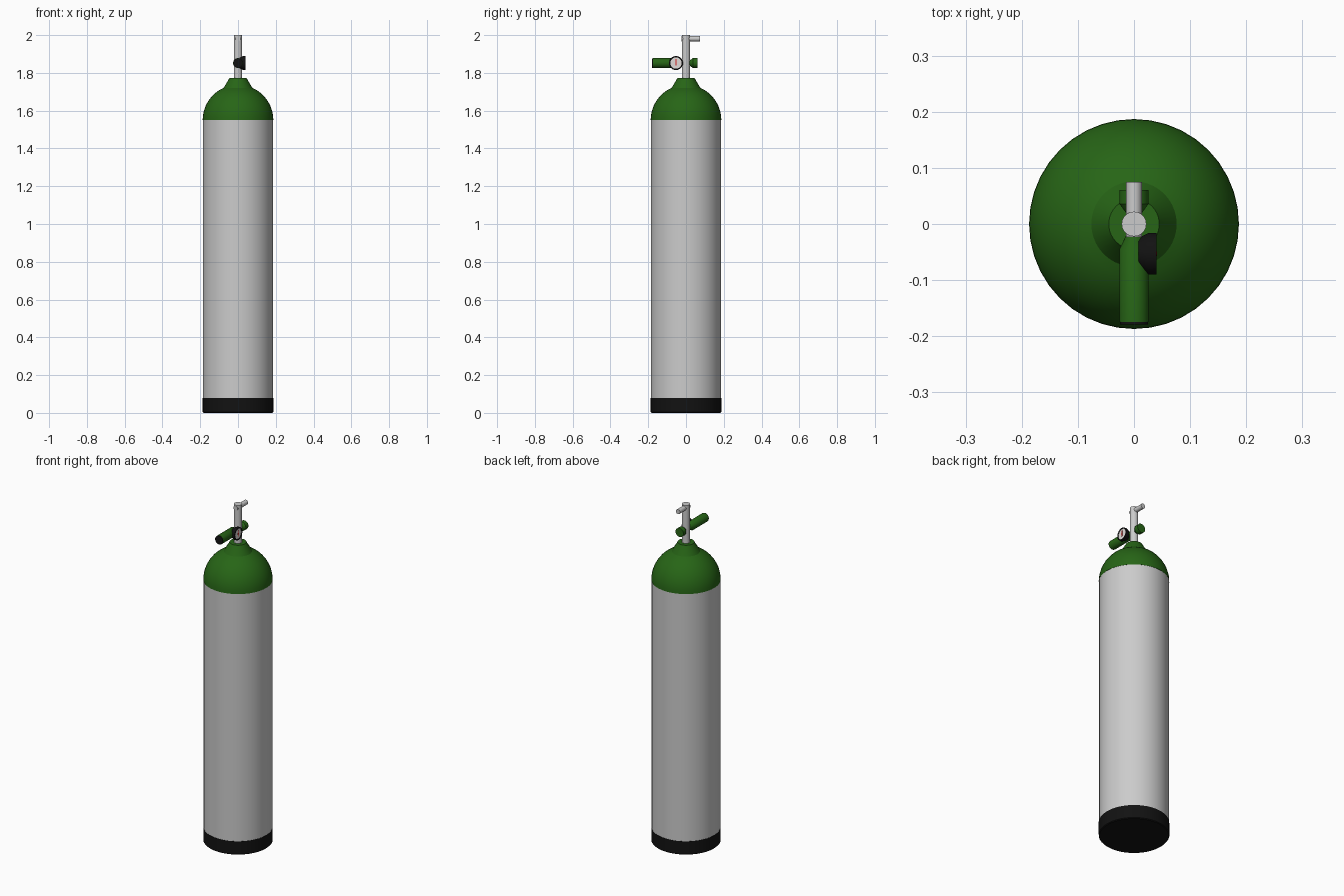
import bpy, math
from mathutils import Matrix, Vector

if "Cube" in bpy.data.objects:
    bpy.data.objects.remove(bpy.data.objects["Cube"])

SEGS = 40


def material(name, rgb):
    m = bpy.data.materials.new(name)
    m.diffuse_color = (*rgb, 1)
    m.use_nodes = True
    m.node_tree.nodes["Principled BSDF"].inputs["Base Color"].default_value = m.diffuse_color
    return m


GREEN = material("green_paint", (0.02, 0.13, 0.008))
BLACK = material("black_rubber", (0.006, 0.006, 0.006))
WHITE = material("dial_white", (0.75, 0.72, 0.7))
RED = material("needle_red", (0.7, 0.01, 0.01))


def lathe(name, profile, axis="Z", at=(0, 0, 0), mat=None, segs=SEGS):
    """Revolve (radius, height) points about an axis; both ends are capped."""
    verts, faces = [], []
    rot = {"Z": Matrix.Identity(3),
           "Y": Matrix.Rotation(-math.pi / 2, 3, "X"),
           "X": Matrix.Rotation(math.pi / 2, 3, "Y")}[axis]
    for r, h in profile:
        for i in range(segs):
            a = 2 * math.pi * i / segs
            verts.append(rot @ Vector((r * math.cos(a), r * math.sin(a), h)))
    for k in range(len(profile) - 1):
        for i in range(segs):
            j = (i + 1) % segs
            faces.append((k * segs + i, k * segs + j,
                          (k + 1) * segs + j, (k + 1) * segs + i))
    faces.append(tuple(reversed(range(segs))))
    faces.append(tuple(range(len(verts) - segs, len(verts))))
    mesh = bpy.data.meshes.new(name)
    mesh.from_pydata(verts, [], faces)
    ob = bpy.data.objects.new(name, mesh)
    ob.location = at
    bpy.context.collection.objects.link(ob)
    if mat:
        mesh.materials.append(mat)
    bpy.ops.object.select_all(action="DESELECT")
    ob.select_set(True)
    bpy.context.view_layer.objects.active = ob
    bpy.ops.object.shade_smooth_by_angle(angle=math.radians(30))
    return ob


# Tank: rubber foot, cylinder wall, domed shoulder with conical neck
R = 0.187
lathe("rubber_foot", [(R - 0.004, 0), (R, 0.004), (R, 0.08)], mat=BLACK)
lathe("tank_body", [(R - 0.001, 0.08), (R - 0.001, 1.55)])
dome = [(R * math.cos(math.radians(a)), 1.55 + R * math.sin(math.radians(a)))
        for a in range(0, 67, 6)]
lathe("tank_shoulder", dome + [(0.048, 1.768), (0.045, 1.774)], mat=GREEN)

# Valve stem with outlet
lathe("valve_stem", [(0.022, 1.76), (0.022, 2.0)])
lathe("outlet_nozzle", [(0.014, -0.023), (0.014, 0.075)], "Y", (0, 0, 1.981))

# Regulator tube, waisted where it meets the stem
lathe("regulator_tube",
      [(0.026, -0.175), (0.026, -0.045), (0.013, -0.018), (0.013, 0.018),
       (0.026, 0.036), (0.026, 0.061)], "Y", (0, 0, 1.852), GREEN)
lathe("regulator_cap", [(0.025, -0.179), (0.025, -0.174)], "Y", (0, 0, 1.852), BLACK)

# Pressure gauge: flared housing with recessed dial, needle and hub
G = (0, -0.053, 1.852)
lathe("gauge_housing",
      [(0.028, 0.008), (0.037, 0.026), (0.037, 0.040), (0.030, 0.040), (0.030, 0.036)],
      "X", G, BLACK)
lathe("gauge_dial", [(0.030, 0.034), (0.030, 0.038)], "X", G, WHITE)
lathe("needle_hub", [(0.004, 0.037), (0.004, 0.041)], "X", G, RED, 16)
bpy.ops.mesh.primitive_cube_add(size=1, location=(0.039, G[1], G[2] + 0.004))
needle = bpy.context.object
needle.name = "gauge_needle"
needle.scale = (0.002, 0.004, 0.036)
needle.data.materials.append(RED)
